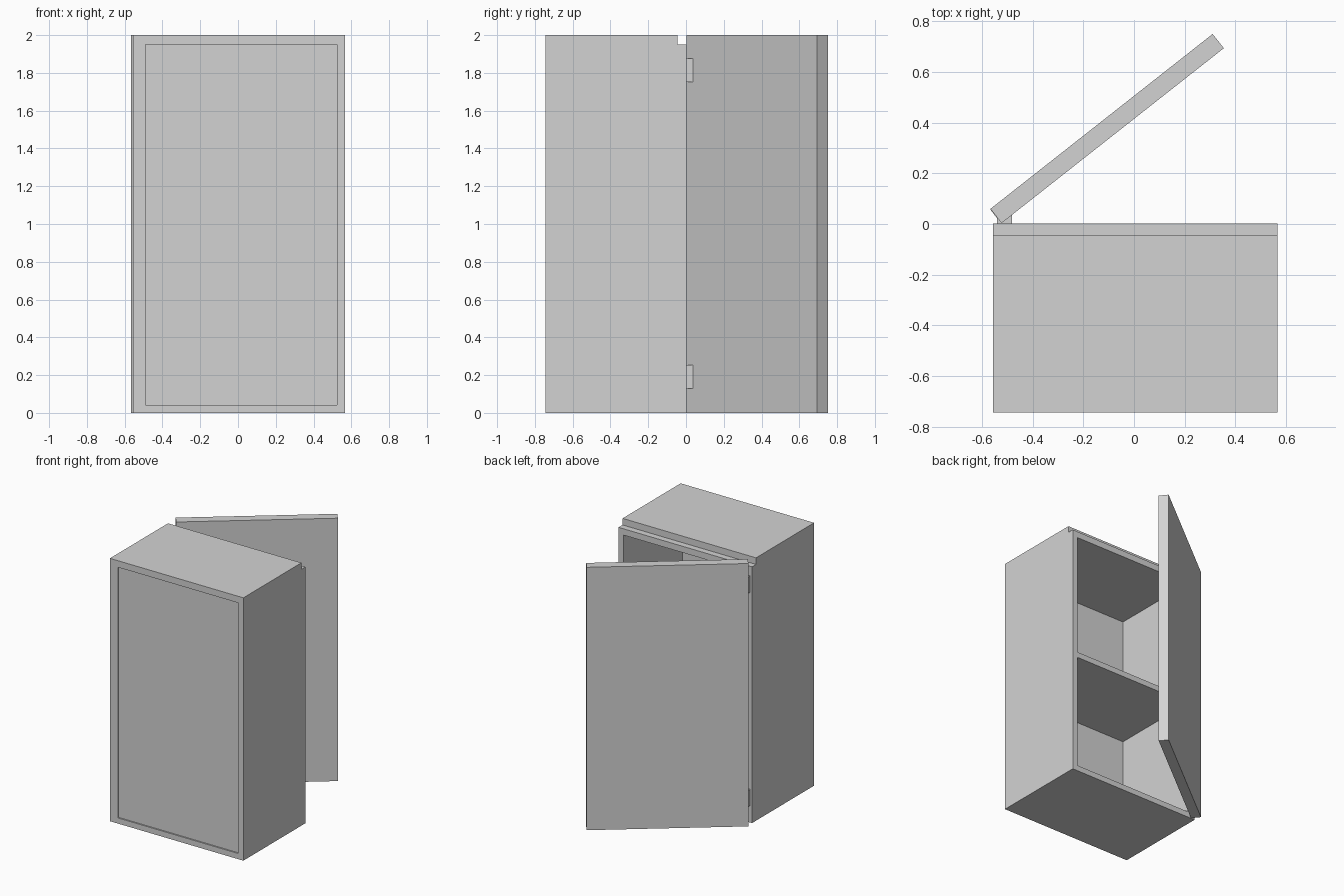
import bpy, math
from mathutils import Matrix, Vector

if "Cube" in bpy.data.objects:
    bpy.data.objects.remove(bpy.data.objects["Cube"], do_unlink=True)

grey = bpy.data.materials.new("plain_grey")
grey.use_nodes = True
COLOUR = (0.65, 0.65, 0.65, 1)
grey.diffuse_color = COLOUR
grey.node_tree.nodes["Principled BSDF"].inputs["Base Color"].default_value = COLOUR


def box(name, x, y, z):
    """Box from three (min, max) ranges."""
    bpy.ops.mesh.primitive_cube_add(size=1)
    ob = bpy.context.object
    ob.name = name
    size = [b - a for a, b in (x, y, z)]
    mid = [(a + b) / 2 for a, b in (x, y, z)]
    ob.data.transform(Matrix.Translation(mid) @ Matrix.Diagonal((*size, 1)))
    ob.data.materials.append(grey)
    return ob


# Cabinet limits and board thickness
L, R = -0.557, 0.566
F, B = -0.744, 0.002
T = 0.043
inner_l, inner_r = L + 0.066, R - T
panel_f, panel_b = F + 0.010, F + 0.038

# Carcass
box("hinge_side_wall", (L, inner_l), (F, B), (0, 1.95))
box("far_side_wall", (inner_r, R), (F, B), (0, 1.95))
box("floor_board", (inner_l, inner_r), (F, B), (0, T))
box("top_board", (L, R), (F, -0.046), (1.95, 2))
box("ceiling_board", (inner_l, inner_r), (panel_f, B), (1.902, 1.95))
box("shelf", (inner_l, inner_r), (panel_b, B), (0.925, 0.968))
box("recessed_panel", (inner_l, inner_r), (panel_f, panel_b), (T, 1.95))

# Open door, swung about its lower hinge corner
corner = Vector((-0.523, 0.0035, 0))
swing = Matrix.Translation(corner) @ Matrix.Rotation(math.radians(38.2), 4, "Z")
door = box("door", (0, 1.117), (0, 0.0715), (0, 2))
door.matrix_world = swing

# Hinges: block between door and wall, with a thin leaf on the door end
for name, z in (("lower", (0.13, 0.253)), ("upper", (1.753, 1.877))):
    box(name + "_hinge", (-0.542, -0.482), (B - 0.002, 0.037), z)
    leaf = box(name + "_hinge_leaf", (-0.002, 0.001), (0.01, 0.068), z)
    leaf.matrix_world = swing
